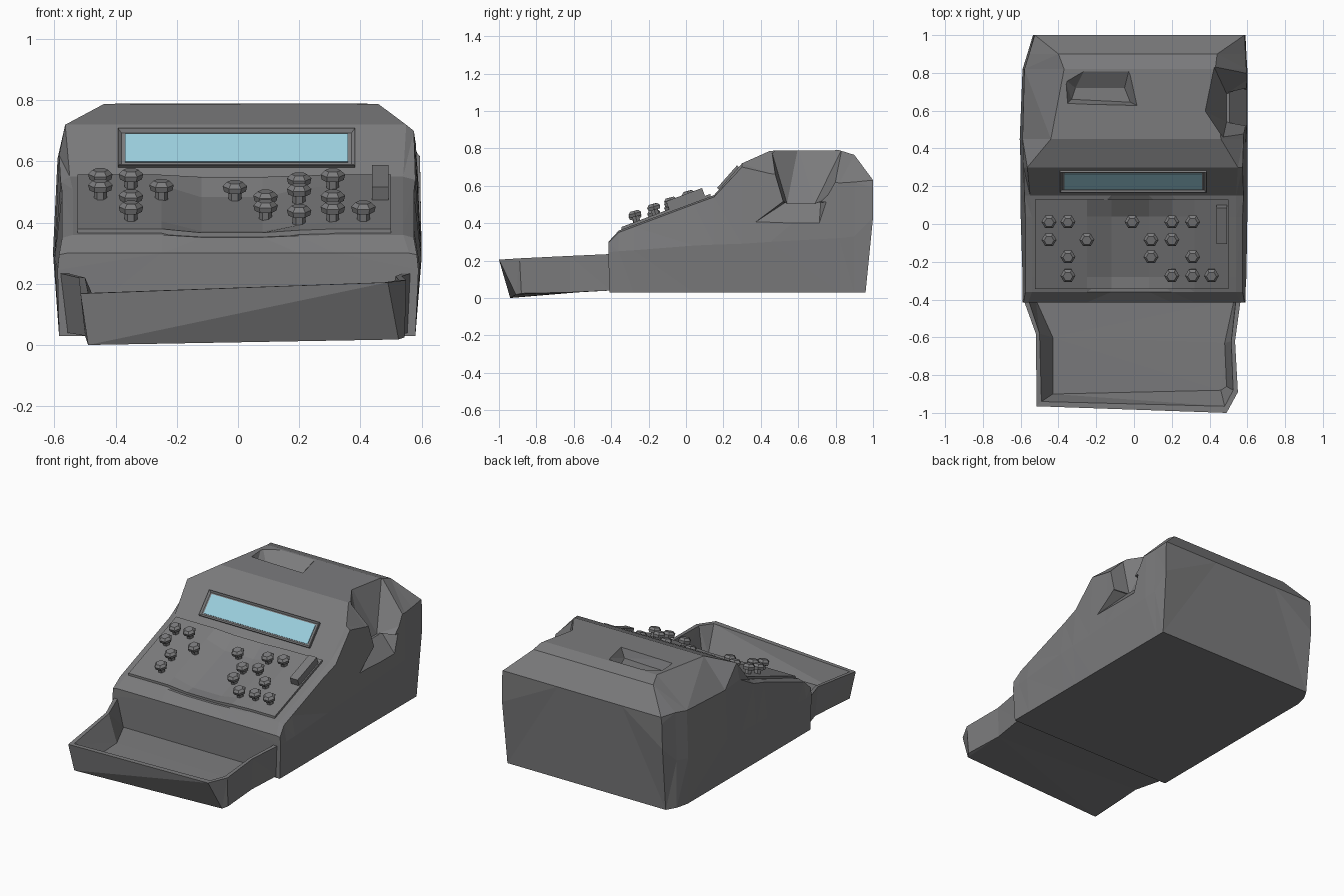
import bpy, bmesh, math
from mathutils import Matrix

if "Cube" in bpy.data.objects:
    bpy.data.objects.remove(bpy.data.objects["Cube"])


def material(name, rgb):
    m = bpy.data.materials.new(name)
    m.diffuse_color = (*rgb, 1)
    m.use_nodes = True
    m.node_tree.nodes["Principled BSDF"].inputs["Base Color"].default_value = m.diffuse_color
    return m


GREY = material("grey plastic", (0.2, 0.2, 0.205))
BLUE = material("pale blue screen", (0.33, 0.62, 0.73))


def finish(bm, name, mat=GREY, matrix=None):
    bmesh.ops.recalc_face_normals(bm, faces=bm.faces)
    me = bpy.data.meshes.new(name)
    bm.to_mesh(me)
    bm.free()
    me.materials.append(mat)
    ob = bpy.data.objects.new(name, me)
    bpy.context.collection.objects.link(ob)
    if matrix:
        ob.matrix_world = matrix
    return ob


def loft(rings, name):
    """Skin a list of equal-length point rings and cap both ends."""
    bm = bmesh.new()
    vs = [[bm.verts.new(p) for p in r] for r in rings]
    n = len(vs[0])
    for a, b in zip(vs, vs[1:]):
        for i in range(n):
            j = (i + 1) % n
            bm.faces.new((a[i], a[j], b[j], b[i]))
    bm.faces.new(vs[0])
    bm.faces.new(vs[-1])
    bmesh.ops.recalc_face_normals(bm, faces=bm.faces)
    bmesh.ops.triangulate(bm, faces=bm.faces)
    return finish(bm, name)


def hull(points, name):
    bm = bmesh.new()
    for p in points:
        bm.verts.new(p)
    res = bmesh.ops.convex_hull(bm, input=bm.verts)
    bmesh.ops.delete(bm, geom=[v for v in res["geom_interior"] if isinstance(v, bmesh.types.BMVert)], context='VERTS')
    return finish(bm, name)


def cut(ob, cutter):
    cutter.hide_render = True
    mod = ob.modifiers.new("cut", 'BOOLEAN')
    mod.operation, mod.solver, mod.object = 'DIFFERENCE', 'EXACT', cutter
    bpy.context.view_layer.objects.active = ob
    bpy.ops.object.modifier_apply(modifier=mod.name)
    bpy.data.objects.remove(cutter)


# Keyboard surface: a slope with a shallow dent in the middle
def ramp(v, stops):
    for (a, fa), (b, fb) in zip(stops, stops[1:]):
        if a <= v <= b:
            return fa + (fb - fa) * (v - a) / (b - a)
    return 0


def dip(x, y):
    wx = ramp(x, [(-.25, 0), (-.12, 1), (.08, 1), (.2, .35), (.32, 0)])
    wy = ramp(y, [(-.36, .2), (-.28, .8), (.04, 1), (.15, 0)])
    return -.04 * wx * wy


def surf(x, y):
    return .36 + (y + .36) * .3725 + dip(x, y)


COLS = [-.25, -.12, .08, .2, .32]

# Body: cross-sections from front to back
# y, mid z, left and right shoulder z, roof z, x of: mid left, mid right, shoulder left, right, roof left, right
SECTIONS = [
    (-.415, .245, .295, .295, .30, -.59, .59, -.585, .585, -.56, .56),
    (-.36, .25, .35, .35, .36, -.59, .59, -.575, .575, -.54, .54),
    (-.28, .255, .38, .38, .39, -.59, .595, -.575, .575, -.54, .54),
    (.04, .28, .50, .50, .509, -.60, .60, -.575, .575, -.54, .54),
    (.15, .285, .535, .54, .55, -.60, .60, -.58, .58, -.55, .54),
    (.30, .29, .62, .70, .72, -.60, .60, -.585, .575, -.565, .55),
    (.45, .30, .61, .665, .787, -.605, .60, -.59, .58, -.44, .46),
    (.82, .32, .62, .615, .79, -.59, .60, -.58, .595, -.37, .43),
    (.90, .33, .63, .62, .765, -.565, .595, -.555, .59, -.40, .44),
    (1.0, .43, .59, .59, .63, -.535, .59, -.53, .59, -.525, .585),
]
rings = []
for y, zm, zl, zs, zr, ml, mr, sl, sr, rl, rr in SECTIONS:
    yb = max(-.41, min(y, .96))
    rings.append([(-.53 if y == 1 else max(-.585, ml), yb, .03), (ml, y, zm), (sl, y, zl), (rl, y, zr)]
                 + [(x, y, zr + dip(x, y)) for x in COLS]
                 + [(rr, y, zr), (sr, y, zs), (mr, y, zm), (.58, yb, .03)])
body = loft(rings, "register_body")

# Scooped notch on the right side (lower ramp, then open pocket)
cut(body, hull([(.63, .31, .365), (.63, .71, .365), (.50, .53, .51), (.50, .72, .51),
                (.63, .51, .515), (.63, .76, .515)], "notch_cutter_low"))
cut(body, hull([(.49, .54, .505), (.49, .69, .505), (.7, .505, .505), (.7, .73, .505), (.7, .83, .60),
                (.37, .60, .81), (.42, .84, .81), (.47, .45, .81), (.7, .50, .81), (.7, .87, .81)],
               "notch_cutter_high"))
# Hand recess on the roof, floor rising towards the back
cut(body, hull([(-.37, .77, .81), (-.25, .84, .81), (-.02, .84, .81), (.03, .62, .81), (-.36, .63, .81),
                (-.33, .66, .735), (-.02, .645, .735), (-.05, .72, .735), (-.31, .72, .735)], "recess_cutter"))

# Raised key panel following the dented slope
bm = bmesh.new()
xs, ys = [-.525] + COLS + [.50], [-.345, -.28, .04, .13]
g = [[bm.verts.new((x, y, surf(x, y) + .014)) for x in xs] for y in ys]
for r0, r1 in zip(g, g[1:]):
    for i in range(len(xs) - 1):
        bm.faces.new((r0[i], r0[i + 1], r1[i + 1], r1[i]))
ext = bmesh.ops.extrude_face_region(bm, geom=bm.faces[:])
bmesh.ops.translate(bm, vec=(0, 0, -.03), verts=[v for v in ext["geom"] if isinstance(v, bmesh.types.BMVert)])
finish(bm, "key_panel")

# Keys: hexagonal caps on short stems
TILT = Matrix.Rotation(math.radians(15), 4, 'X')
ROWS = {.015: [-.45, -.35, -.01, .20, .31], -.08: [-.45, -.25, .09, .20],
        -.17: [-.35, .09, .31], -.27: [-.35, .20, .31, .41]}
for y, row in ROWS.items():
    for x in row:
        bm = bmesh.new()
        for r1, r2, z, h in [(.021, .021, .025, .06), (.036, .040, .052, .018), (.040, .026, .068, .014)]:
            bmesh.ops.create_cone(bm, cap_ends=True, segments=6, radius1=r1, radius2=r2, depth=h,
                                  matrix=Matrix.Translation((0, 0, z)) @ Matrix.Rotation(math.pi / 6, 4, 'Z'))
        finish(bm, "key", matrix=Matrix.Translation((x, y + .012, surf(x, y))) @ TILT)


def box(name, size, matrix, mat=GREY):
    bm = bmesh.new()
    bmesh.ops.create_cube(bm, size=1, matrix=Matrix.Diagonal((*size, 1)))
    return finish(bm, name, mat, matrix)


# Long bar key at the right of the panel
SLOPE = Matrix.Rotation(math.atan(.3725), 4, 'X')
box("bar_key", (.055, .205, .06), Matrix.Translation((.465, 0, surf(.465, 0) + .03)) @ SLOPE)

# Display bezel with recessed centre, and its screen plate
FACE = Matrix.Translation((-.005, .229, .640)) @ Matrix.Rotation(math.atan2(.17, .15), 4, 'X')
bezel = box("display_bezel", (.775, .16, .026), FACE)
bm = bmesh.new()
bm.from_mesh(bezel.data)
top = max(bm.faces, key=lambda f: f.calc_center_median().z)
bmesh.ops.inset_region(bm, faces=[top], thickness=.016)
bmesh.ops.translate(bm, vec=(0, 0, -.01), verts=top.verts)
bm.to_mesh(bezel.data)
bm.free()
box("display_screen", (.728, .122, .005), FACE @ Matrix.Translation((0, 0, .005)), BLUE)

# Open cash drawer: outer bottom, outer rim, inner rim and inner floor loops
loft([
    [(-.56, -.40, .04), (-.50, -.58, .03), (-.49, -.94, 0), (.525, -.91, .018),
     (.545, -.88, .025), (.53, -.62, .03), (.555, -.40, .04)],
    [(-.585, -.40, .235), (-.52, -.58, .22), (-.515, -.965, .168), (.49, -1.0, .205),
     (.55, -.89, .212), (.535, -.62, .225), (.565, -.40, .235)],
    [(-.56, -.40, .235), (-.50, -.58, .22), (-.49, -.94, .17), (.48, -.965, .205),
     (.525, -.88, .212), (.515, -.62, .225), (.54, -.40, .235)],
    [(-.52, -.40, .065), (-.43, -.60, .06), (-.43, -.90, .045), (.46, -.88, .05),
     (.49, -.86, .05), (.48, -.63, .06), (.53, -.40, .065)],
], "cash_drawer")
